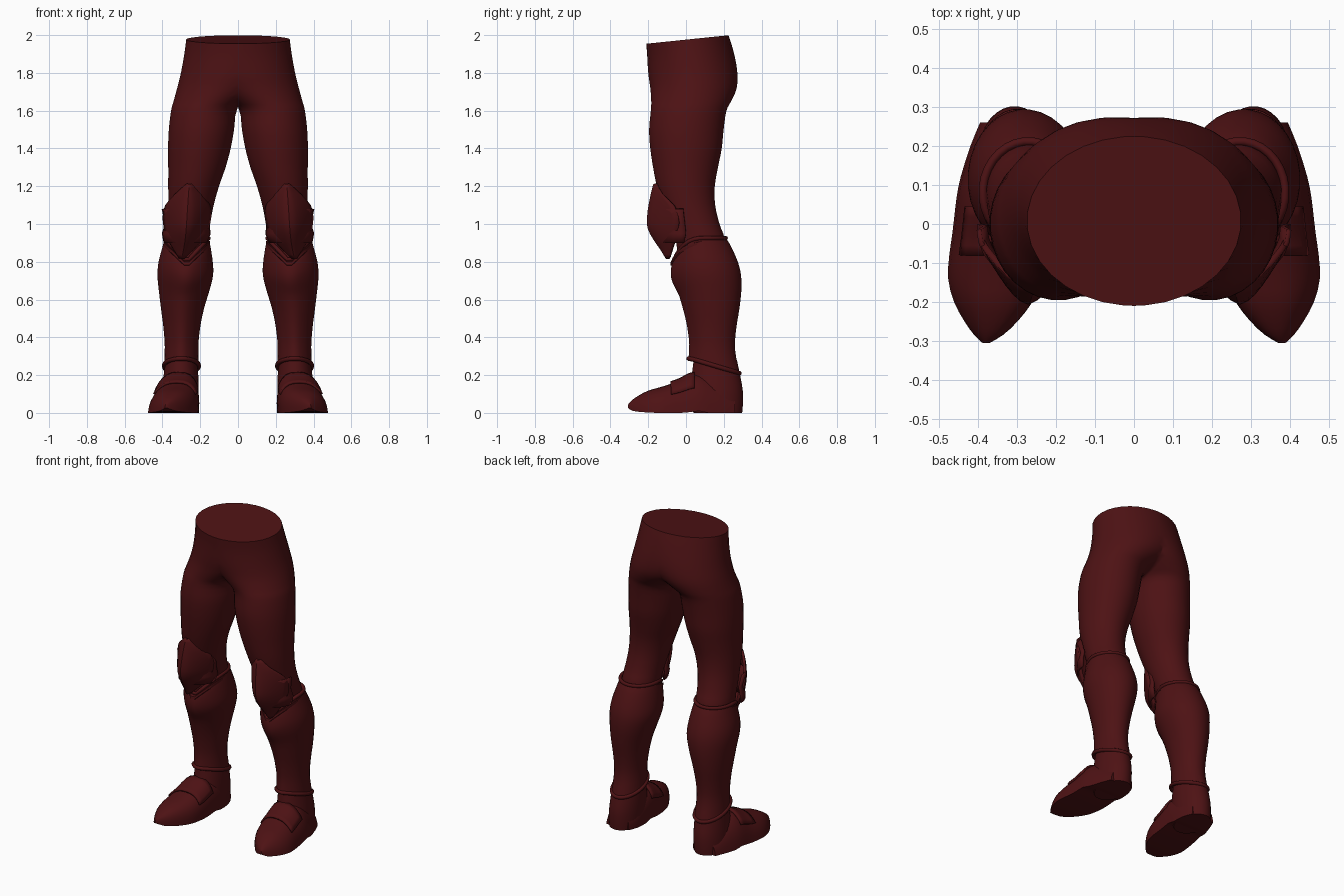
import bpy, bmesh, math
from mathutils import Vector

if "Cube" in bpy.data.objects:
    bpy.data.objects.remove(bpy.data.objects["Cube"])

red = bpy.data.materials.new("dark_red")
red.diffuse_color = (0.075, 0.006, 0.007, 1)
red.use_nodes = True
red.node_tree.nodes["Principled BSDF"].inputs["Base Color"].default_value = red.diffuse_color
N = 32


def clamp(v, a=0.0, b=1.0):
    return max(a, min(b, v))


def dense(rows, k=3):
    """Smoothly interpolate rows of numbers (Catmull-Rom)."""
    out = []
    for i in range(len(rows) - 1):
        p = [rows[max(i - 1, 0)], rows[i], rows[i + 1], rows[min(i + 2, len(rows) - 1)]]
        for s in range(k):
            t = s / k
            out.append([0.5 * (2 * b + (c - a) * t + (2 * a - 5 * b + 4 * c - d) * t * t
                               + (3 * b - a - 3 * c + d) * t ** 3) for a, b, c, d in zip(*p)])
    return out + [list(rows[-1])]


def mirror(ob):
    m = ob.modifiers.new("mirror", 'MIRROR')
    m.merge_threshold = 0.0005
    ob.data.materials.append(red)


def loft(name, rings, cap_start=False, cap_end=False, closed=True, solid=0, angle=40):
    """Skin a list of point rings, then mirror to the other leg."""
    bm = bmesh.new()
    vs = [[bm.verts.new(p) for p in r] for r in rings]
    n = len(rings[0])
    for a, b in zip(vs, vs[1:]):
        for i in range(n if closed else n - 1):
            j = (i + 1) % n
            bm.faces.new((a[i], a[j], b[j], b[i]))
    if cap_start:
        bm.faces.new(vs[0])
    if cap_end:
        bm.faces.new(vs[-1])
    # no wall on the centre plane
    wall = [f for f in bm.faces if all(abs(v.co.x) < 1e-6 for v in f.verts)]
    bmesh.ops.delete(bm, geom=wall, context='FACES')
    bmesh.ops.remove_doubles(bm, verts=bm.verts, dist=1e-5)
    bmesh.ops.recalc_face_normals(bm, faces=bm.faces)
    me = bpy.data.meshes.new(name)
    bm.to_mesh(me)
    bm.free()
    for p in me.polygons:
        p.use_smooth = True
    me.set_sharp_from_angle(angle=math.radians(angle))
    ob = bpy.data.objects.new(name, me)
    bpy.context.collection.objects.link(ob)
    if solid:
        s = ob.modifiers.new("thickness", 'SOLIDIFY')
        s.thickness = solid
        s.offset = 0
    mirror(ob)
    return ob


def ellipse(z, x0, x1, y0, y1, zf=None):
    """Horizontal oval from its bounds, cut at x = 0; zf shifts heights."""
    cx, rx, cy, ry = (x0 + x1) / 2, (x1 - x0) / 2, (y0 + y1) / 2, (y1 - y0) / 2
    pts = []
    for i in range(N):
        a = 2 * math.pi * (i + 0.5) / N
        x, y = cx + rx * math.cos(a), cy + ry * math.sin(a)
        if x < 0:
            x = 0
            y = cy + math.copysign(ry * math.sqrt(max(0, 1 - (cx / rx) ** 2)), math.sin(a))
        pts.append(Vector((x, y, z + (zf(a, y, z) if zf else 0))))
    return pts


def tube(name, pts, r):
    cu = bpy.data.curves.new(name, 'CURVE')
    cu.dimensions = '3D'
    cu.bevel_depth = r
    cu.bevel_resolution = 2
    sp = cu.splines.new('POLY')
    sp.points.add(len(pts) - 1)
    for q, p in zip(sp.points, pts):
        q.co = (*p, 1)
    sp.use_cyclic_u = True
    sp.use_smooth = True
    ob = bpy.data.objects.new(name, cu)
    bpy.context.collection.objects.link(ob)
    mirror(ob)


# hips and thighs: z, inner x, outer x, front y, back y
trousers = [(1.976, -.275, .275, -.21, .225), (1.90, -.285, .285, -.205, .25),
            (1.80, -.25, .303, -.20, .272), (1.72, -.17, .323, -.19, .27),
            (1.65, -.055, .342, -.185, .24), (1.60, .006, .355, -.187, .215),
            (1.50, .02, .367, -.196, .20), (1.40, .038, .371, -.19, .19),
            (1.30, .065, .37, -.175, .17), (1.20, .10, .37, -.155, .153),
            (1.10, .128, .37, -.125, .155), (1.00, .147, .375, -.085, .178),
            (.92, .155, .38, -.055, .205), (.78, .165, .385, -.04, .21)]
waist = lambda a, y, z: 0.103 * y * clamp((z - 1.7) / 0.27)
loft("trousers", [ellipse(*r, zf=waist) for r in dense(trousers)], cap_start=True)


# greaves: V-shaped front of the upper edge, sloped lower edge
def greave_z(a, y, z):
    v = 0.0
    if math.sin(a) < 0:
        v = -0.125 * (1 - abs(math.cos(a))) * clamp((z - 0.62) / 0.3)
    return v - 0.3 * (y - 0.15) * clamp((0.42 - z) / 0.17)


greave = [(.925, .155, .388, -.05, .212), (.88, .145, .40, -.065, .24), (.80, .133, .421, -.07, .275),
          (.73, .131, .427, -.06, .292), (.65, .15, .42, -.035, .294), (.55, .18, .408, -.005, .283),
          (.45, .20, .395, .018, .267), (.35, .21, .388, .028, .26), (.25, .207, .392, .024, .284)]
rings = [ellipse(*r, zf=greave_z) for r in dense(greave)]
for ring in rings:          # shin crease
    for i, p in enumerate(ring):
        s = -math.sin(2 * math.pi * (i + .5) / N)
        p.y -= 0.012 * max(0, s) ** 12
lip_top = ellipse(.915, .175, .37, -.03, .195, greave_z)
lip_low = ellipse(.25, .225, .375, .045, .265, greave_z)
loft("greave", [lip_top] + rings + [lip_low])
tube("greave_top_rim", rings[0], 0.011)
tube("greave_ankle_rim", rings[-1], 0.012)

# second chevron edge under the knee, front half only
chevron = [[p + Vector((0, o, h)) for p in rings[2][N // 2:]]
           for o, h in ((.02, .012), (-.010, .004), (-.012, -.012), (.012, -.024))]
loft("greave_chevron", chevron, closed=False)

# knee guards: z, centre x, half width, ridge y, edge y
knee = [(1.21, .258, .008, -.165, -.150), (1.16, .262, .062, -.178, -.125), (1.10, .266, .112, -.19, -.065),
        (1.04, .270, .122, -.198, -.04), (.98, .274, .112, -.196, -.04), (.92, .280, .088, -.165, -.055),
        (.87, .288, .05, -.13, -.07), (.82, .298, .008, -.10, -.085)]
shell = []
for z, cx, w, yr, ye in dense(knee, 2):
    shell.append([Vector((cx + w * u / 7, yr + (ye - yr) * abs(u / 7) ** 1.5, z)) for u in range(-7, 8)])
loft("knee_guard", shell, closed=False, solid=.016, angle=30)

# side wings of the knee guards
wing = [(1.11, .30, .385, -.05), (1.08, .15, .398, -.045), (1.0, .158, .382, -.035),
        (.95, .15, .397, -.03), (.90, .17, .388, -.04)]
strap = []
for z, x0, x1, ye in wing:
    c, w = (x0 + x1) / 2, (x1 - x0) / 2
    strap.append([Vector((c + w * math.sin(t * math.pi / 12), ye + .03 - .12 * math.cos(t * math.pi / 12), z))
                  for t in range(-6, 7)])
loft("knee_wing", strap[1:], closed=False, solid=.012)

# boot ankle and heel
ankle = [(.28, .218, .384, .04, .27), (.20, .21, .394, .03, .287), (.12, .208, .402, .02, .301),
         (.05, .210, .405, .02, .302), (0, .215, .402, .04, .298)]
loft("boot_ankle", [ellipse(*r) for r in dense(ankle)], cap_end=True)

# boot foot: y, inner x, outer x, bottom z, top z
foot = [(.26, .235, .395, 0, .10), (.20, .212, .42, 0, .15), (.12, .207, .445, 0, .19),
        (.07, .208, .455, .01, .205), (.02, .210, .461, .004, .198), (-.03, .213, .467, 0, .172),
        (-.08, .218, .474, 0, .154), (-.14, .232, .477, 0, .135), (-.20, .262, .462, .002, .118),
        (-.25, .30, .435, .006, .092), (-.285, .337, .41, .012, .068), (-.306, .372, .388, .025, .045)]


def foot_ring(y, x0, x1, zb, zt):
    c, w, pts = (x0 + x1) / 2, (x1 - x0) / 2, []
    for i in range(17):
        a = math.pi * i / 16
        co, si = math.cos(a), math.sin(a)
        lean = -0.16 * w * si          # instep sits toward the inner side
        pts.append(Vector((c + lean + w * math.copysign(abs(co) ** .8, co), y, zb + (zt - zb) * max(si, 0) ** .85)))
    return pts


feet = dense(foot, 2)
loft("boot_foot", [foot_ring(*r) for r in feet], cap_start=True, cap_end=True)

# overlapping instep flap on the boot
flap = []
for y, x0, x1, zb, zt in feet[7:13]:
    flap.append(foot_ring(y, x0, x1, zb, zt + .008)[3:14])
loft("boot_flap", flap, closed=False, solid=.012)
